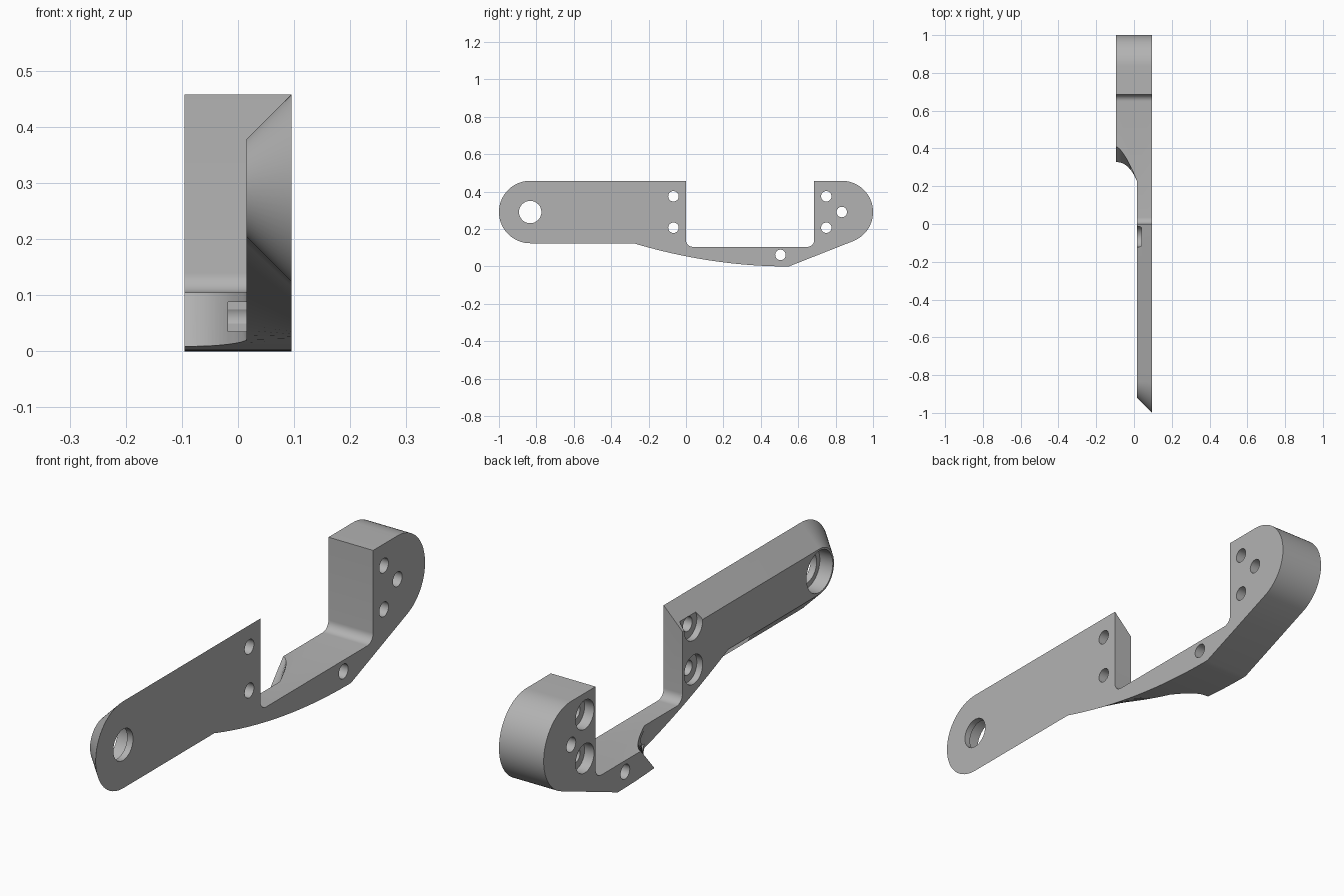
import bpy, bmesh
from math import sin, cos, pi, radians

cube = bpy.data.objects.get("Cube")
if cube:
    bpy.data.objects.remove(cube)

grey = bpy.data.materials.new("plain_grey")
grey.use_nodes = True
colour = (0.45, 0.45, 0.45, 1)
grey.diffuse_color = colour
grey.node_tree.nodes["Principled BSDF"].inputs["Base Color"].default_value = colour

OUT, INNER, BACK = 0.095, 0.015, -0.095    # x of outer face, thin plate, thick block
TOP, MID, R = 0.458, 0.291, 0.167          # end rounding
CH = OUT - INNER                           # 45 degree edge chamfer
KINK, FADE, LOW = -0.28, 0.235, 0.55       # underside: curve start, chamfer end, lowest


def make(name, bm):
    bmesh.ops.recalc_face_normals(bm, faces=bm.faces)
    mesh = bpy.data.meshes.new(name)
    bm.to_mesh(mesh)
    bm.free()
    ob = bpy.data.objects.new(name, mesh)
    bpy.context.collection.objects.link(ob)
    mesh.materials.append(grey)
    return ob


def loft(name, rings):
    """Closed solid through rings with equal point counts."""
    bm = bmesh.new()
    vs = [[bm.verts.new(p) for p in ring] for ring in rings]
    n = len(vs[0])
    for a, b in zip(vs, vs[1:]):
        for i in range(n):
            j = (i + 1) % n
            bm.faces.new((a[i], a[j], b[j], b[i]))
    bm.faces.new(vs[0])
    bm.faces.new(vs[-1])
    return make(name, bm)


def arc(cy, cz, r, a0, a1, n):
    angles = [radians(a0 + (a1 - a0) * i / n) for i in range(n + 1)]
    return [(cy + r * cos(a), cz + r * sin(a)) for a in angles]


def outline(ch):
    """Side profile in y, z; ch insets the arm edge."""
    pts = [(0, TOP - ch)]
    pts += arc(-0.833, MID, R - ch, 90, 270, 32)
    for i in range(29):
        y = KINK + (LOW - KINK) * i / 28
        fade = max(0, 1 - (y - KINK) / (FADE - KINK))
        z = (MID - R) * ((LOW - y) / (LOW - KINK)) ** 2
        pts.append((y, z + ch * fade))
    pts += arc(0.833, MID, R, -68.5, 90, 32)
    pts.append((0.685, TOP))
    pts += arc(0.65, 0.14, 0.035, 0, -90, 8)
    pts += arc(0.035, 0.14, 0.035, 270, 180, 8)
    return pts


# Whole bracket at full thickness, chamfered around the arm
body = loft("bracket", [[(x, y, z) for y, z in outline(ch)]
                        for x, ch in ((OUT, 0), (INNER, CH), (BACK, CH))])


def cut(cutter):
    cutter.hide_render = True
    mod = body.modifiers.new("cut", "BOOLEAN")
    mod.operation = "DIFFERENCE"
    mod.solver = "EXACT"
    mod.object = cutter
    bpy.context.view_layer.objects.active = body
    bpy.ops.object.modifier_apply(modifier=mod.name)
    bpy.data.objects.remove(cutter)


# Thin the arm and bridge, ending in a slanted curved face on the block
def relief_ring(z):
    k = z / 0.105
    ring = [(-0.15, -1.2, z), (INNER, -1.2, z)]
    for i in range(17):
        t = i / 16
        low = 0.09 * (1 - (1 - t) ** 2.5)
        high = 0.18 * (1 - (1 - t) ** 1.5)
        ring.append((INNER + (BACK - INNER) * t, 0.23 + low + (high - low) * k, z))
    ring.append((-0.15, ring[-1][1], z))
    return ring


cut(loft("relief_cutter", [relief_ring(-0.02), relief_ring(0.105),
                           [(x, min(y, 0.42), 0.6) for x, y, z in relief_ring(0.105)]]))


def hole(y, z, r, x0=-0.2, x1=0.2):
    ring = arc(y, z, r, 0, 360, 32)[:-1]
    cut(loft("hole_cutter", [[(x, a, b) for a, b in ring] for x in (x0, x1)]))


# Pivot hole and its bearing seat
hole(-0.833, MID, 0.06)
hole(-0.833, MID, 0.08, x1=INNER + 0.055)

# Screw holes with counterbores on the inner side
for y, seat in ((-0.067, INNER + 0.025), (0.75, BACK + 0.04)):
    for z in (0.207, 0.375):
        hole(y, z, 0.028)
        hole(y, z, 0.056, x1=seat)

# Plain holes
hole(0.833, MID, 0.028)
hole(0.505, 0.062, 0.028)

# Nut slot in the curved face
cut(loft("slot_cutter", [[(x, y, z) for x, z in ((-0.018, 0.035), (0.0149, 0.035),
                                                 (0.0149, 0.088), (-0.018, 0.088))]
                         for y in (0.15, 0.53)]))

bpy.ops.object.select_all(action="DESELECT")
body.select_set(True)
bpy.context.view_layer.objects.active = body
bpy.ops.object.shade_smooth_by_angle(angle=radians(25))
